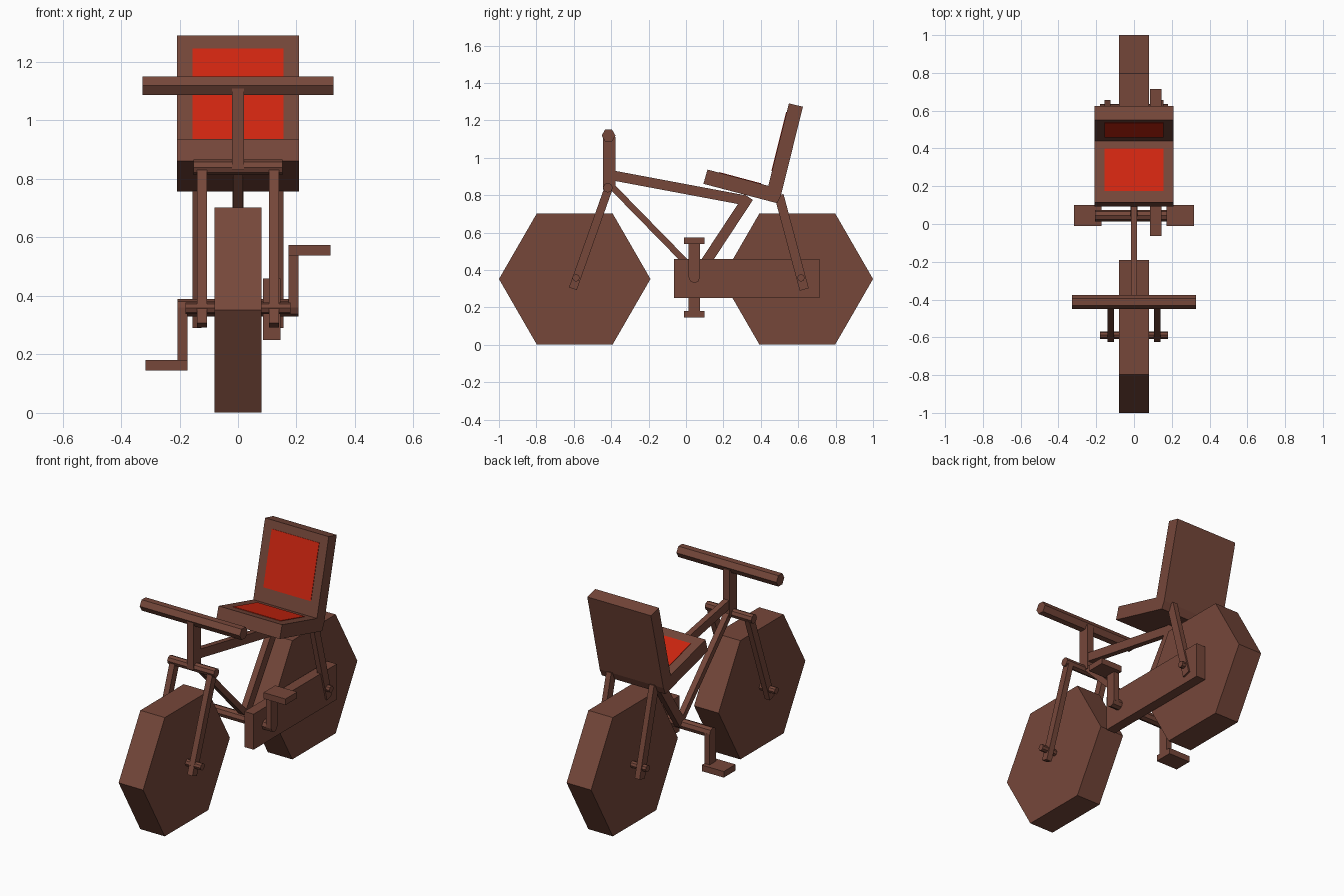
import bpy, bmesh, math
from mathutils import Vector

cube = bpy.data.objects.get("Cube")
if cube:
    bpy.data.objects.remove(cube, do_unlink=True)


def make_material(name, rgb):
    mat = bpy.data.materials.new(name)
    mat.use_nodes = True
    color = (*rgb, 1.0)
    mat.diffuse_color = color
    mat.node_tree.nodes["Principled BSDF"].inputs["Base Color"].default_value = color
    return mat


BROWN = make_material("brown", (0.18, 0.063, 0.042))
RED = make_material("red", (0.64, 0.019, 0.005))


def prism(name, profile, x0, x1, mat=BROWN):
    """Extrude a (y, z) outline sideways from x0 to x1."""
    bm = bmesh.new()
    face = bm.faces.new([bm.verts.new((x0, y, z)) for y, z in profile])
    moved = bmesh.ops.extrude_face_region(bm, geom=[face])["geom"]
    verts = [v for v in moved if isinstance(v, bmesh.types.BMVert)]
    bmesh.ops.translate(bm, verts=verts, vec=(x1 - x0, 0, 0))
    bmesh.ops.recalc_face_normals(bm, faces=bm.faces)
    mesh = bpy.data.meshes.new(name)
    bm.to_mesh(mesh)
    bm.free()
    mesh.materials.append(mat)
    obj = bpy.data.objects.new(name, mesh)
    bpy.context.collection.objects.link(obj)
    return obj


def rod(name, y, z, radius, x0, x1, sides):
    """Sideways rod or disc with a corner pointing along y."""
    angles = [math.tau * i / sides for i in range(sides)]
    outline = [(y + radius * math.cos(a), z + radius * math.sin(a)) for a in angles]
    return prism(name, outline, x0, x1)


def box(name, x0, x1, y0, y1, z0, z1):
    return prism(name, [(y0, z0), (y1, z0), (y1, z1), (y0, z1)], x0, x1)


def bar(name, start, end, thick, x0, x1, mat=BROWN):
    """Straight bar between two (y, z) points."""
    a, b = Vector(start), Vector(end)
    d = (b - a).normalized()
    n = Vector((-d.y, d.x)) * thick / 2
    return prism(name, [a - n, b - n, b + n, a + n], x0, x1, mat)


# Wheels and axles
for end, wheel_y, axle_y in (("front", -0.595, -0.588), ("rear", 0.595, 0.615)):
    rod(end + "_wheel", wheel_y, 0.352, 0.405, -0.08, 0.08, 6)
    rod(end + "_axle", axle_y, 0.358, 0.02, -0.18, 0.18, 8)

# Frame tubes
bar("top_tube", (-0.40, 0.907), (0.32, 0.772), 0.053, -0.017, 0.017)
bar("down_tube", (-0.40, 0.85), (0.055, 0.385), 0.034, -0.017, 0.017)
bar("seat_tube", (0.335, 0.79), (0.055, 0.365), 0.055, -0.018, 0.018)

# Steering
box("handlebar_stem", -0.021, 0.021, -0.445, -0.376, 0.83, 1.11)
rod("handlebar", -0.414, 1.119, 0.037, -0.327, 0.327, 6)
rod("fork_crown", -0.418, 0.84, 0.026, -0.152, 0.152, 8)

# Forks, rear stays, cranks and pedals on both sides
for side, s in (("left", 1), ("right", -1)):
    bar(side + "_fork", (-0.415, 0.835), (-0.605, 0.30), 0.044, s * 0.106, s * 0.14)
    bar(side + "_rear_stay", (0.497, 0.80), (0.632, 0.296), 0.05, s * 0.124, s * 0.156)
    tip = 0.36 + s * 0.215
    box(side + "_crank", s * 0.173, s * 0.207, 0.014, 0.075, min(0.36, tip), max(0.36, tip))
    box(side + "_pedal", s * 0.173, s * 0.317, -0.01, 0.1,
        min(tip, tip - s * 0.036), max(tip, tip - s * 0.036))
rod("crank_axle", 0.0445, 0.36, 0.03, -0.207, 0.207, 8)

# Chain guard on the left side only
box("chain_guard", 0.085, 0.146, -0.063, 0.714, 0.25, 0.46)

# Seat with backrest, one bent profile
prism("seat", [(0.093, 0.861), (0.115, 0.937), (0.44, 0.85), (0.55, 1.291),
               (0.625, 1.273), (0.508, 0.80), (0.488, 0.757)], -0.208, 0.208)

# Thin coloured pads lying on the seat and backrest
bar("seat_pad", (0.175, 0.921), (0.40, 0.8607), 0.006, -0.155, 0.155, RED)
bar("backrest_pad", (0.46, 0.930), (0.5386, 1.245), 0.006, -0.155, 0.155, RED)
